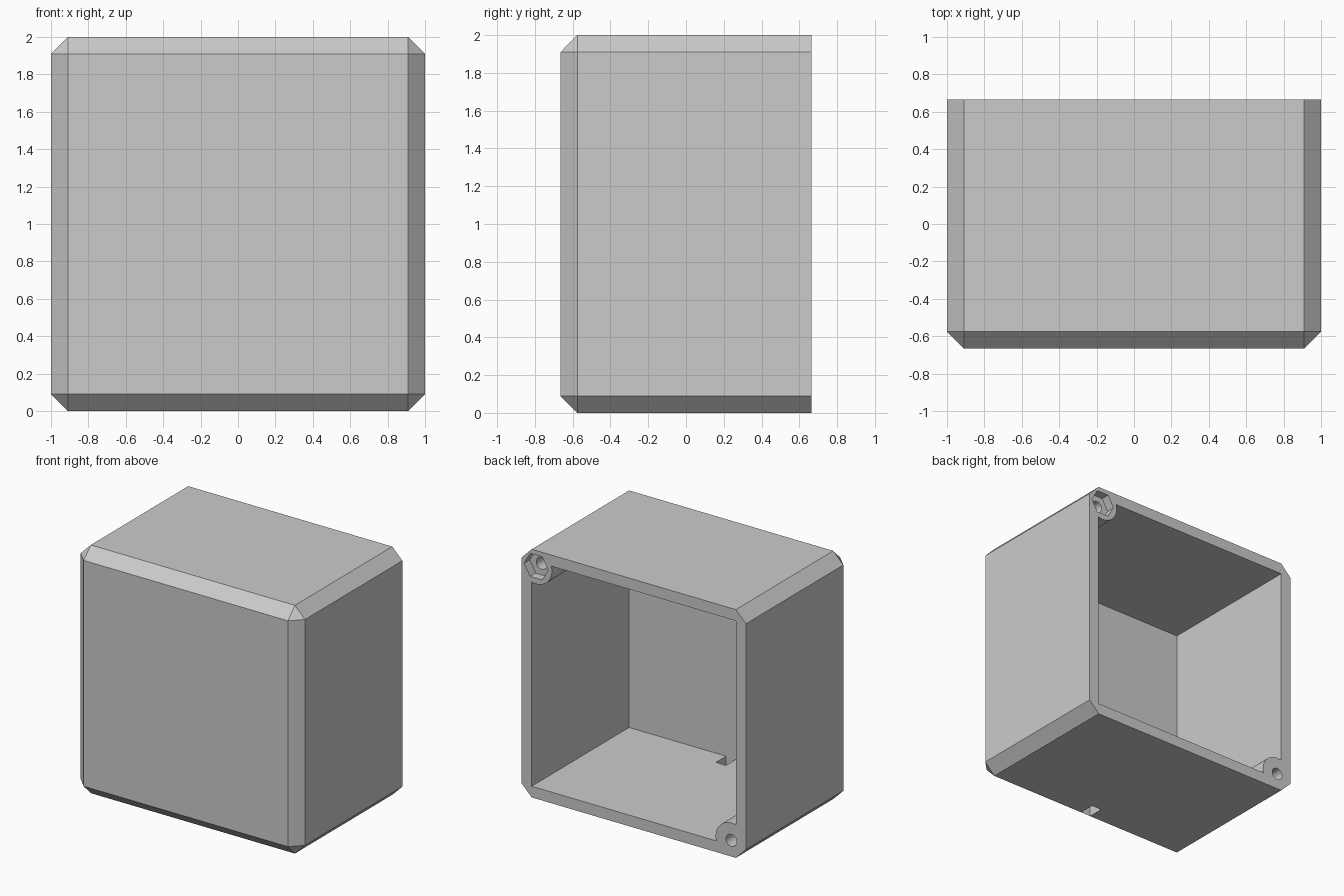
import bpy, bmesh, math
from mathutils import Vector

cube = bpy.data.objects.get("Cube")
if cube:
    bpy.data.objects.remove(cube, do_unlink=True)

FRONT, BACK = -0.665, 0.665
WALL = 0.09        # wall thickness and chamfer size
INSET = 0.13       # boss centre distance from the outer sides

grey = bpy.data.materials.new("light_grey")
grey.use_nodes = True
grey.diffuse_color = (0.6, 0.6, 0.6, 1)
grey.node_tree.nodes["Principled BSDF"].inputs["Base Color"].default_value = (0.6, 0.6, 0.6, 1)


def finish(name, bm):
    bmesh.ops.recalc_face_normals(bm, faces=bm.faces)
    mesh = bpy.data.meshes.new(name)
    bm.to_mesh(mesh)
    bm.free()
    mesh.materials.append(grey)
    obj = bpy.data.objects.new(name, mesh)
    bpy.context.collection.objects.link(obj)
    return obj


def box(name, low, high, chamfer=0):
    bm = bmesh.new()
    bmesh.ops.create_cube(bm, size=1)
    low, high = Vector(low), Vector(high)
    for v in bm.verts:
        v.co = (low + high) / 2 + v.co * (high - low)
    if chamfer:
        # every edge except the open back rim
        edges = [e for e in bm.edges if min(v.co.y for v in e.verts) < high.y - 0.01]
        bmesh.ops.bevel(bm, geom=edges, offset=chamfer, segments=1, affect='EDGES')
    return finish(name, bm)


def prism(name, x, z, radius, y0, y1, sides):
    """Straight prism along y, with a corner pointing along x."""
    bm = bmesh.new()
    angles = [2 * math.pi * i / sides for i in range(sides)]
    ring = [bm.verts.new((x + radius * math.cos(a), y0, z + radius * math.sin(a))) for a in angles]
    face = bm.faces.new(ring)
    extruded = bmesh.ops.extrude_face_region(bm, geom=[face])["geom"]
    for v in extruded:
        if isinstance(v, bmesh.types.BMVert):
            v.co.y = y1
    return finish(name, bm)


def cut(target, cutter):
    mod = target.modifiers.new("cut", 'BOOLEAN')
    mod.operation = 'DIFFERENCE'
    mod.solver = 'EXACT'
    mod.object = cutter
    bpy.context.view_layer.objects.active = target
    bpy.ops.object.modifier_apply(modifier=mod.name)
    bpy.data.objects.remove(cutter, do_unlink=True)


# Chamfered outer shell
enclosure = box("enclosure", (-1, FRONT, 0), (1, BACK, 2), WALL)

# Cavity, leaving a screw boss in two opposite corners
cavity = box("cavity", (WALL - 1, FRONT + WALL, WALL), (1 - WALL, BACK + 0.1, 2 - WALL))
corners = [(1 - INSET, 2 - INSET), (INSET - 1, INSET)]
for x, z in corners:
    cut(cavity, prism("boss", x, z, 0.14, FRONT, BACK + 0.2, 48))
cut(enclosure, cavity)

# Screw holes, and a hexagonal nut pocket in the upper boss
for x, z in corners:
    cut(enclosure, prism("screw_hole", x, z, 0.048, FRONT + 0.2, BACK + 0.1, 32))
cut(enclosure, prism("nut_pocket", *corners[0], 0.107, BACK - 0.07, BACK + 0.1, 6))

# Slot through the floor against the front wall
cut(enclosure, box("floor_slot", (-0.045, FRONT + WALL, -0.1), (0.045, FRONT + WALL + 0.13, 0.2)))

# Smooth round bosses, sharp box edges
bpy.ops.object.select_all(action='DESELECT')
enclosure.select_set(True)
bpy.context.view_layer.objects.active = enclosure
bpy.ops.object.shade_smooth_by_angle(angle=math.radians(25))
